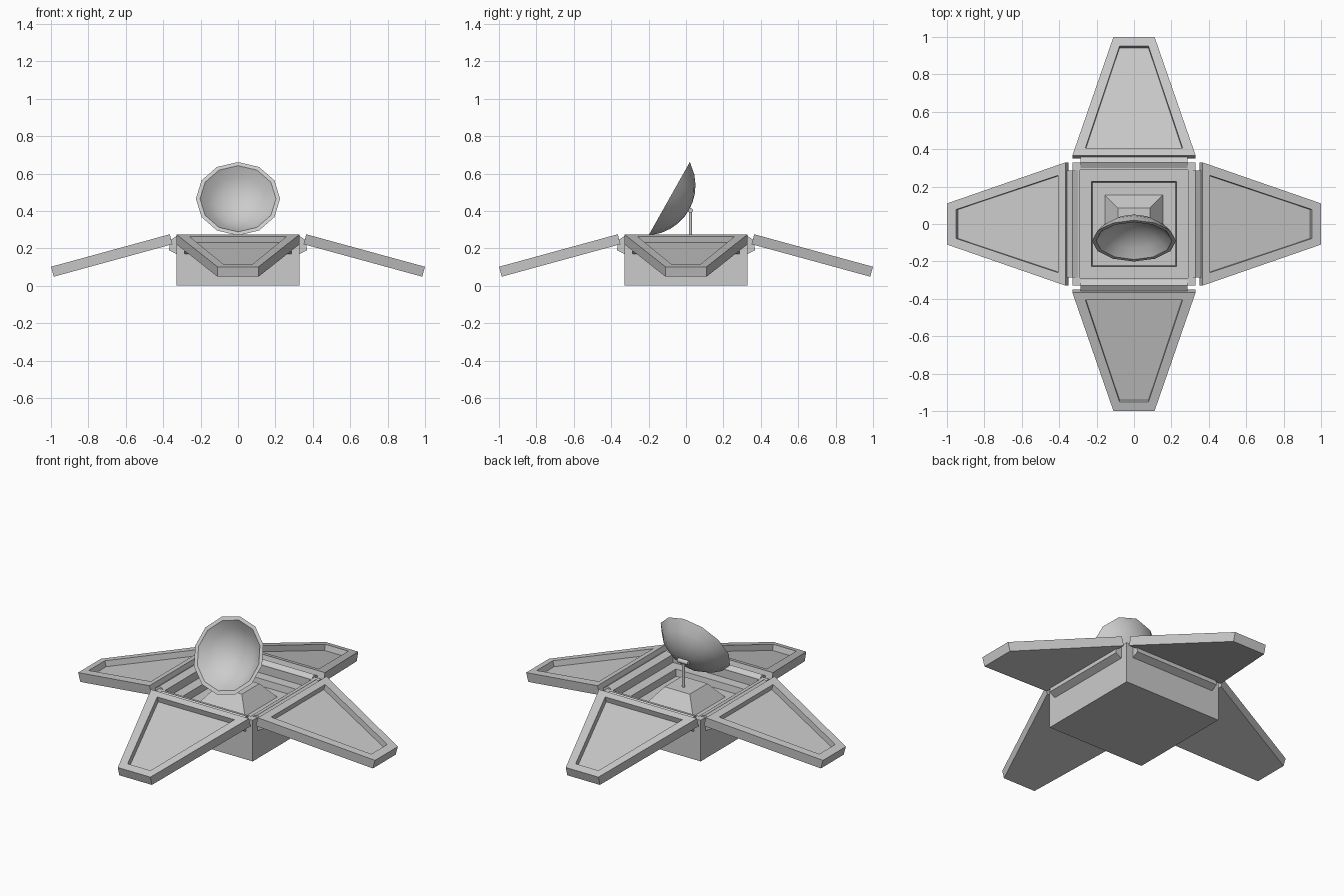
import bpy, bmesh
from math import sin, cos, pi, radians, sqrt
from mathutils import Matrix, Vector

if "Cube" in bpy.data.objects:
    bpy.data.objects.remove(bpy.data.objects["Cube"], do_unlink=True)

grey = bpy.data.materials.new("light_grey")
grey.use_nodes = True
grey.diffuse_color = (0.6, 0.6, 0.6, 1)
grey.node_tree.nodes["Principled BSDF"].inputs["Base Color"].default_value = (0.6, 0.6, 0.6, 1)


def skin(name, loops, matrix=Matrix()):
    """Join a stack of equal-sized point loops into one closed solid."""
    bm = bmesh.new()
    rings = [[bm.verts.new(matrix @ Vector(p)) for p in loop] for loop in loops]
    n = len(rings[0])
    for a, b in zip(rings, rings[1:]):
        for i in range(n):
            j = (i + 1) % n
            bm.faces.new((a[i], a[j], b[j], b[i]))
    bm.faces.new(rings[0])
    bm.faces.new(rings[-1])
    bmesh.ops.recalc_face_normals(bm, faces=bm.faces)
    mesh = bpy.data.meshes.new(name)
    bm.to_mesh(mesh)
    bm.free()
    mesh.materials.append(grey)
    obj = bpy.data.objects.new(name, mesh)
    bpy.context.collection.objects.link(obj)
    return obj


def square(h, z):
    return [(-h, -h, z), (h, -h, z), (h, h, z), (-h, h, z)]


def ring(r, z, n=12):
    return [(r * cos(2 * pi * i / n), r * sin(2 * pi * i / n), z) for i in range(n)]


def trapezoid(x0, w0, x1, w1, z):
    return [(x0, -w0, z), (x1, -w1, z), (x1, w1, z), (x0, w0, z)]


def smooth(obj):
    bpy.ops.object.select_all(action='DESELECT')
    obj.select_set(True)
    bpy.context.view_layer.objects.active = obj
    bpy.ops.object.shade_smooth_by_angle(angle=radians(35))


# Open tray body with a stepped floor, and the raised pedestal inside it
skin("body_tray", [square(0.33, 0), square(0.33, 0.25), square(0.29, 0.25),
                   square(0.29, 0.2), square(0.228, 0.2), square(0.222, 0.16)])
skin("pedestal", [square(0.16, 0.155), square(0.085, 0.25)])

# Four recessed petals and their hinge bars
hinge_profile = [(0.29, 0.245), (0.33, 0.265), (0.36, 0.245),
                 (0.37, 0.19), (0.33, 0.17), (0.3, 0.19)]
for k, side in enumerate(("left", "back", "right", "front")):
    turn = Matrix.Rotation(k * pi / 2, 4, 'Z')
    skin(side + "_hinge_bar", [[(x, y, z) for x, z in hinge_profile]
                               for y in (-0.285, 0.285)], turn)
    tilt = turn @ Matrix.Translation((0.365, 0, 0.275)) @ Matrix.Rotation(radians(15.3), 4, 'Y')
    skin(side + "_petal", [trapezoid(0, 0.33, 0.658, 0.11, -0.055),
                           trapezoid(0, 0.33, 0.658, 0.11, 0),
                           trapezoid(0.042, 0.26, 0.608, 0.077, 0),
                           trapezoid(0.042, 0.26, 0.608, 0.077, -0.035)], tilt)


# Dish: thin spherical shell with a flat rim
def cap(radius, depth, steps=5):
    ball = (radius ** 2 + depth ** 2) / (2 * depth)
    radii = [radius * max(i / steps, 0.03) for i in range(steps + 1)]
    return [ring(r, ball - depth - sqrt(ball ** 2 - r ** 2)) for r in radii]


aim = Matrix.Translation((0, -0.09, 0.465)) @ Matrix.Rotation(radians(60.6), 4, 'X')
smooth(skin("dish", cap(0.225, 0.122) + cap(0.203, 0.105)[::-1], aim))

# Mast and pivot holding the dish
smooth(skin("mast", [ring(0.009, 0.24), ring(0.009, 0.405)],
            Matrix.Translation((0, 0.024, 0))))
smooth(skin("pivot", [ring(0.013, -0.035), ring(0.013, 0.035)],
            Matrix.Translation((0, 0.024, 0.403)) @ Matrix.Rotation(pi / 2, 4, 'Y')))
